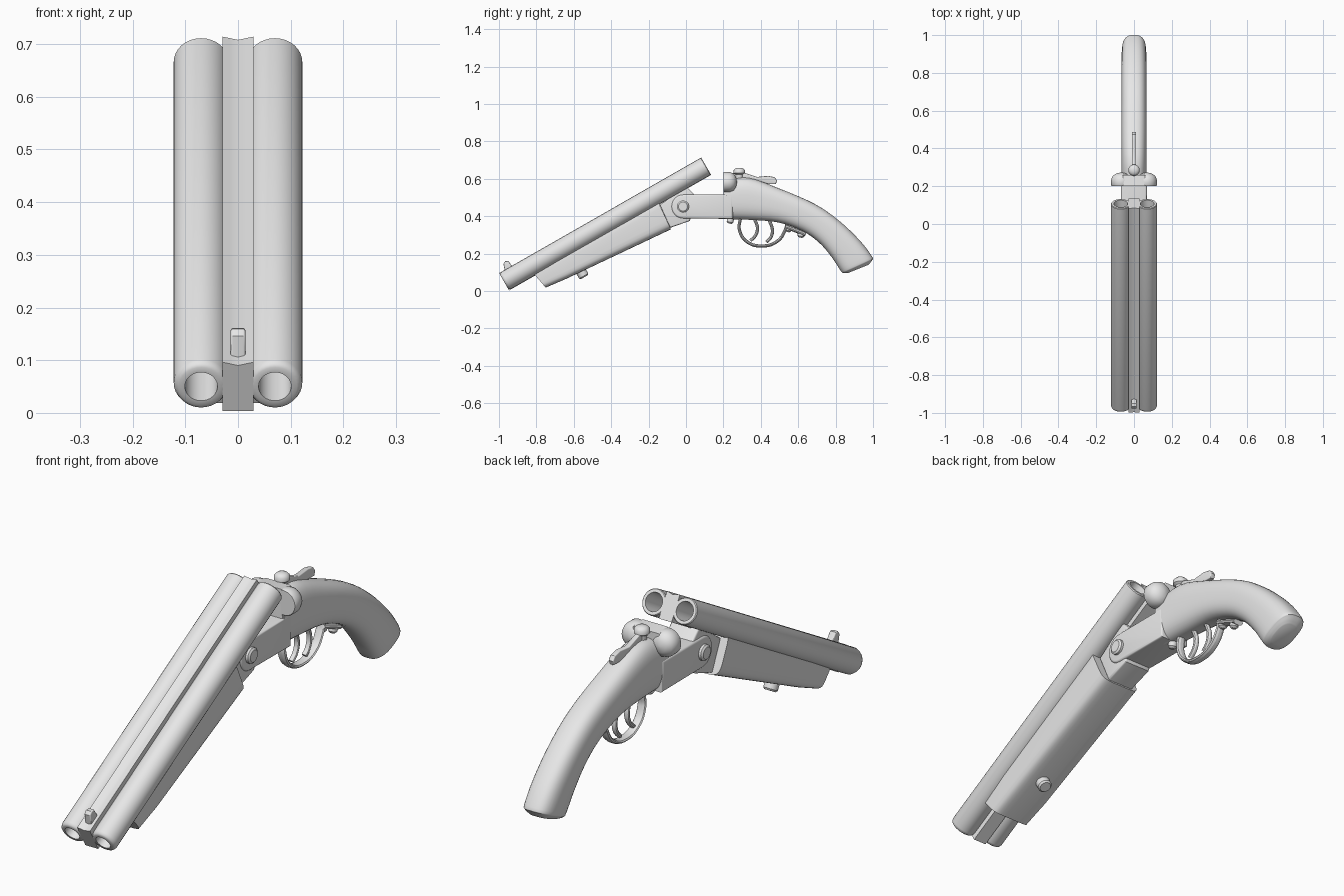
import bpy, bmesh, math
from mathutils import Matrix, Vector

if "Cube" in bpy.data.objects:
    bpy.data.objects.remove(bpy.data.objects["Cube"])

grey = bpy.data.materials.new("plain_grey")
grey.use_nodes = True
grey.diffuse_color = (0.8, 0.8, 0.8, 1)
grey.node_tree.nodes["Principled BSDF"].inputs["Base Color"].default_value = (0.8, 0.8, 0.8, 1)

IDENT = Matrix.Identity(4)
# Tilted frame of the broken-open barrels: origin at the muzzle, y along the bore
BARREL = Matrix.Translation((0, -0.973, 0.05)) @ Matrix.Rotation(math.radians(29.76), 4, 'X')
LENGTH = 1.245


def shade(ob, angle=35):
    bpy.ops.object.select_all(action='DESELECT')
    ob.select_set(True)
    bpy.context.view_layer.objects.active = ob
    bpy.ops.object.shade_smooth_by_angle(angle=math.radians(angle))


def finish(name, bm, matrix=IDENT, angle=35):
    bm.transform(matrix)
    bmesh.ops.recalc_face_normals(bm, faces=bm.faces[:])
    mesh = bpy.data.meshes.new(name)
    bm.to_mesh(mesh)
    bm.free()
    mesh.materials.append(grey)
    ob = bpy.data.objects.new(name, mesh)
    bpy.context.collection.objects.link(ob)
    shade(ob, angle)
    return ob


def prism(name, pts, half, bevel=0.0, matrix=IDENT):
    """Side outline (y, z) extruded across x."""
    bm = bmesh.new()
    face = bm.faces.new([bm.verts.new((-half, y, z)) for y, z in pts])
    new = bmesh.ops.extrude_face_region(bm, geom=[face])["geom"]
    bmesh.ops.translate(bm, vec=(2 * half, 0, 0),
                        verts=[v for v in new if isinstance(v, bmesh.types.BMVert)])
    bmesh.ops.recalc_face_normals(bm, faces=bm.faces[:])
    if bevel:
        caps = [e for e in bm.edges if abs(e.verts[0].co.x - e.verts[1].co.x) < 1e-5]
        bmesh.ops.bevel(bm, geom=caps, offset=bevel, segments=3, profile=0.5, affect='EDGES')
    return finish(name, bm, matrix)


def skin(bm, rings, closed=False):
    count = len(rings[0])
    pairs = list(zip(rings, rings[1:])) + ([(rings[-1], rings[0])] if closed else [])
    for a, b in pairs:
        for i in range(count):
            j = (i + 1) % count
            bm.faces.new((a[i], a[j], b[j], b[i]))
    if not closed:
        bm.faces.new(rings[0])
        bm.faces.new(rings[-1])


def lathe(name, profile, origin, axis, matrix=IDENT, closed=False, sides=32, angle=35):
    """Profile of (distance, radius) spun about an axis."""
    bm = bmesh.new()
    turn = Matrix.Translation(origin) @ Vector((0, 0, 1)).rotation_difference(Vector(axis)).to_matrix().to_4x4()
    rings = []
    for d, r in profile:
        rings.append([bm.verts.new((r * math.cos(math.tau * i / sides),
                                    r * math.sin(math.tau * i / sides), d)) for i in range(sides)])
    skin(bm, rings, closed)
    return finish(name, bm, matrix @ turn, angle)


def loft(name, sections, power, steps, matrix=IDENT, sides=32):
    """Rounded-square sections of (top y, top z, bottom y, bottom z, half width)."""
    keys = [Vector(s) for s in sections]
    rows = []
    for i in range(len(keys) - 1):
        p0, p1 = keys[max(i - 1, 0)], keys[i]
        p2, p3 = keys[i + 1], keys[min(i + 2, len(keys) - 1)]
        for k in range(steps):
            t = k / steps
            rows.append(p1 + (p2 - p0) * (t / 2) + (2 * p0 - 5 * p1 + 4 * p2 - p3) * (t * t / 2)
                        + (3 * p1 - p0 - 3 * p2 + p3) * (t ** 3 / 2))
    rows.append(keys[-1])
    bm = bmesh.new()
    rings = []
    for ty, tz, by, bz, w in rows:
        ring = []
        for i in range(sides):
            a = math.tau * (i + 0.5) / sides
            u, v = (math.copysign(abs(f) ** (2 / power), f) for f in (math.cos(a), math.sin(a)))
            m = (v + 1) / 2
            ring.append(bm.verts.new((u * w, by + (ty - by) * m, bz + (tz - bz) * m)))
        rings.append(ring)
    skin(bm, rings)
    return finish(name, bm, matrix, 45)


def rod(name, pts, radius, widen):
    """Smooth bent rod through (y, z) points, widened across x."""
    curve = bpy.data.curves.new(name, 'CURVE')
    curve.dimensions = '3D'
    curve.bevel_depth, curve.bevel_resolution = radius, 3
    curve.use_fill_caps = True
    spline = curve.splines.new('BEZIER')
    spline.bezier_points.add(len(pts) - 1)
    for p, (y, z) in zip(spline.bezier_points, pts):
        p.co = (0, y, z)
        p.handle_left_type = p.handle_right_type = 'AUTO'
    curve.materials.append(grey)
    ob = bpy.data.objects.new(name, curve)
    bpy.context.collection.objects.link(ob)
    ob.scale.x = widen
    bpy.ops.object.select_all(action='DESELECT')
    ob.select_set(True)
    bpy.context.view_layer.objects.active = ob
    bpy.ops.object.convert(target='MESH')
    shade(bpy.context.object)


# Barrels and breech fences, one of each per side
tube = [(0, 0.031), (0, 0.042), (0.004, 0.048), (0.014, 0.052), (LENGTH - 0.004, 0.052),
        (LENGTH, 0.049), (LENGTH, 0.037), (LENGTH - 0.08, 0.031)]
fence = [(0, 0.05), (0.004, 0.053), (0.035, 0.053), (0.055, 0.045), (0.068, 0.025), (0.072, 0.005)]
for side, x in (("left", 0.07), ("right", -0.07)):
    lathe(side + "_barrel", tube, (x, 0, 0), (0, 1, 0), BARREL, closed=True)
    lathe(side + "_breech_fence", fence, (x * 0.97, 0.2, 0.583), (0, 1, 0), angle=50)

# Grooved rib between the barrels
bm = bmesh.new()
outline = [(-0.029, -0.054), (0.029, -0.054), (0.029, 0.053), (0.016, 0.05), (0, 0.046),
           (-0.016, 0.05), (-0.029, 0.053)]
skin(bm, [[bm.verts.new((x, s, t)) for x, t in outline] for s in (0, LENGTH)])
finish("barrel_rib", bm, BARREL)
prism("front_sight", [(0.03, 0.04), (0.08, 0.04), (0.075, 0.085), (0.06, 0.092), (0.045, 0.085)],
      0.014, 0.004, BARREL)

# Fore-end under the barrels
loft("fore_end", [(0.155, -0.02, 0.178, -0.138, 0.088), (0.3, -0.02, 0.3, -0.152, 0.093),
                  (0.929, -0.02, 0.914, -0.2, 0.093)], 5, 1, BARREL)
lathe("fore_end_stud", [(0, 0.028), (0.035, 0.028), (0.042, 0.022)], (0, 0.385, -0.15), (0, 0, -1), BARREL)

# Hinge and receiver
prism("hinge_block", [(-0.14, 0.46), (-0.085, 0.338), (0.02, 0.375), (0.06, 0.5), (0, 0.56)], 0.062, 0.008)
arc = [(-0.016 + 0.062 * math.cos(a), 0.452 + 0.064 * math.sin(a))
       for a in (math.radians(90 + 180 * i / 12) for i in range(13))]
prism("receiver", arc + [(0.25, 0.386), (0.25, 0.516)], 0.068, 0.01)
lathe("hinge_pin", [(-0.084, 0.024), (-0.078, 0.032), (0.078, 0.032), (0.084, 0.024)],
      (0, -0.016, 0.452), (1, 0, 0))
prism("breech_face", [(0.2, 0.5), (0.26, 0.5), (0.26, 0.63), (0.2, 0.636)], 0.06, 0.005)

# Curved grip
loft("grip", [(0.205, 0.59, 0.205, 0.384, 0.066), (0.33, 0.606, 0.33, 0.381, 0.067),
              (0.5, 0.548, 0.49, 0.367, 0.067), (0.69, 0.465, 0.62, 0.322, 0.066),
              (0.82, 0.375, 0.71, 0.26, 0.066), (0.93, 0.27, 0.778, 0.182, 0.066),
              (0.995, 0.185, 0.827, 0.108, 0.064), (0.996, 0.165, 0.842, 0.096, 0.057),
              (0.975, 0.14, 0.87, 0.098, 0.04)], 2.7, 4)

# Trigger guard, triggers and lower tang
rod("trigger_guard", [(0.29, 0.385), (0.285, 0.33), (0.325, 0.265), (0.41, 0.241),
                      (0.49, 0.268), (0.53, 0.325), (0.54, 0.36)], 0.009, 2.2)
rod("front_trigger", [(0.365, 0.39), (0.382, 0.335), (0.37, 0.295), (0.345, 0.27)], 0.009, 1.3)
rod("rear_trigger", [(0.445, 0.38), (0.462, 0.325), (0.452, 0.285), (0.43, 0.262)], 0.009, 1.3)
rod("lower_tang", [(0.53, 0.345), (0.58, 0.327), (0.64, 0.303)], 0.012, 2)
for name, y, z in (("front_screw", 0.24, 0.39), ("middle_screw", 0.55, 0.345), ("rear_screw", 0.618, 0.315)):
    lathe(name, [(0, 0.018), (0.022, 0.018), (0.03, 0.01)], (0, y, z), (0, -0.25, -1), sides=16)

# Opening lever on top
lathe("lever_knob", [(0, 0.018), (0.035, 0.02), (0.042, 0.03), (0.058, 0.03), (0.068, 0.02), (0.071, 0.006)],
      (0, 0.285, 0.588), (0, 0, 1), angle=50)
prism("opening_lever", [(0.29, 0.6), (0.38, 0.59), (0.44, 0.572), (0.48, 0.572), (0.487, 0.59),
                        (0.475, 0.608), (0.44, 0.616), (0.38, 0.61), (0.3, 0.637)], 0.011, 0.004)
